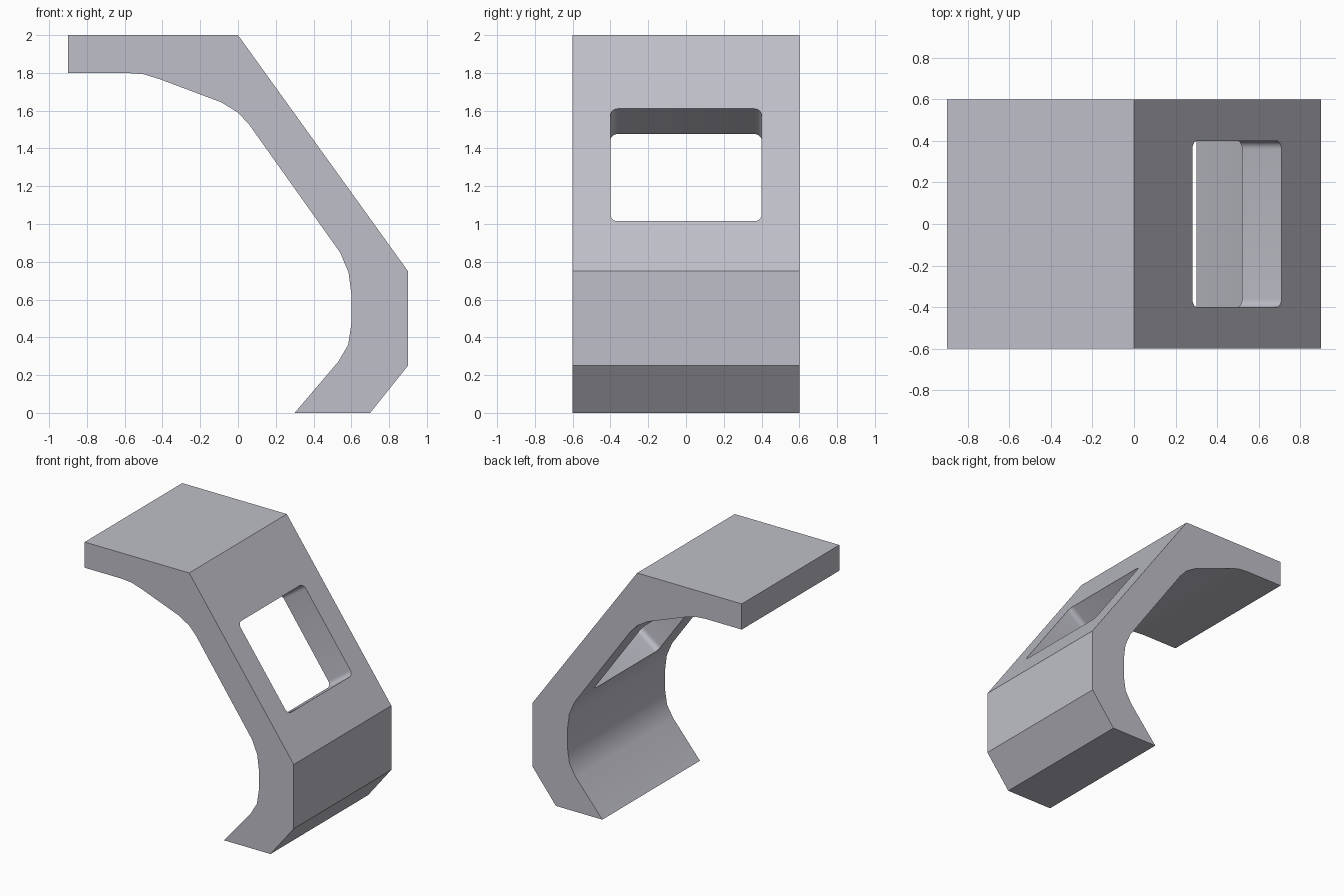
import bpy, bmesh, math
from mathutils import Vector, Matrix

if "Cube" in bpy.data.objects:
    bpy.data.objects.remove(bpy.data.objects["Cube"])

grey = bpy.data.materials.new("lilac grey")
grey.diffuse_color = (0.52, 0.52, 0.58, 1)
grey.use_nodes = True
grey.node_tree.nodes["Principled BSDF"].inputs["Base Color"].default_value = grey.diffuse_color


def prism(name, points, depth):
    """Extrude a list of 3D points along the depth vector."""
    bm = bmesh.new()
    face = bm.faces.new([bm.verts.new(p) for p in points])
    top = bmesh.ops.extrude_face_region(bm, geom=[face])["geom"]
    bmesh.ops.translate(bm, vec=depth, verts=[v for v in top if isinstance(v, bmesh.types.BMVert)])
    bmesh.ops.recalc_face_normals(bm, faces=bm.faces)
    mesh = bpy.data.meshes.new(name)
    bm.to_mesh(mesh)
    bm.free()
    mesh.materials.append(grey)
    obj = bpy.data.objects.new(name, mesh)
    bpy.context.collection.objects.link(obj)
    return obj


# Bent bracket: side profile, outer edge then softened inner edge
profile = [(-0.9, 2), (0, 2), (0.9, 0.75), (0.9, 0.25), (0.7, 0), (0.3, 0),
           (0.53, 0.27), (0.583, 0.36), (0.6, 0.47), (0.6, 0.63), (0.585, 0.745), (0.54, 0.85),
           (0.06, 1.525), (0, 1.59), (-0.09, 1.645), (-0.41, 1.765), (-0.5, 1.793), (-0.59, 1.8),
           (-0.9, 1.8)]
bracket = prism("bent_bracket", [(x, -0.6, z) for x, z in profile], Vector((0, 1.2, 0)))

# Rounded window, cut square to the sloping face
normal = Vector((1.25, 0, 0.9)).normalized()
slope = Vector((-0.9, 0, 1.25)).normalized()
centre = Vector((0.495, 0, 1.3125))
half_w, half_l, r, steps = 0.4, 0.367, 0.04, 5
outline = []
for corner, (sy, sl) in enumerate([(1, 1), (-1, 1), (-1, -1), (1, -1)]):
    for i in range(steps + 1):
        a = (corner + i / steps) * math.pi / 2
        y = sy * (half_w - r) + r * math.cos(a)
        l = sl * (half_l - r) + r * math.sin(a)
        outline.append(centre + Vector((0, y, 0)) + slope * l + normal * 0.2)
cutter = prism("window_cutter", outline, normal * -0.8)
cutter.hide_render = True

cut = bracket.modifiers.new("window", "BOOLEAN")
cut.operation = "DIFFERENCE"
cut.solver = "EXACT"
cut.object = cutter
bpy.context.view_layer.objects.active = bracket
bracket.select_set(True)
bpy.ops.object.modifier_apply(modifier=cut.name)
bpy.data.objects.remove(cutter)
bpy.ops.object.shade_smooth_by_angle(angle=math.radians(30))
